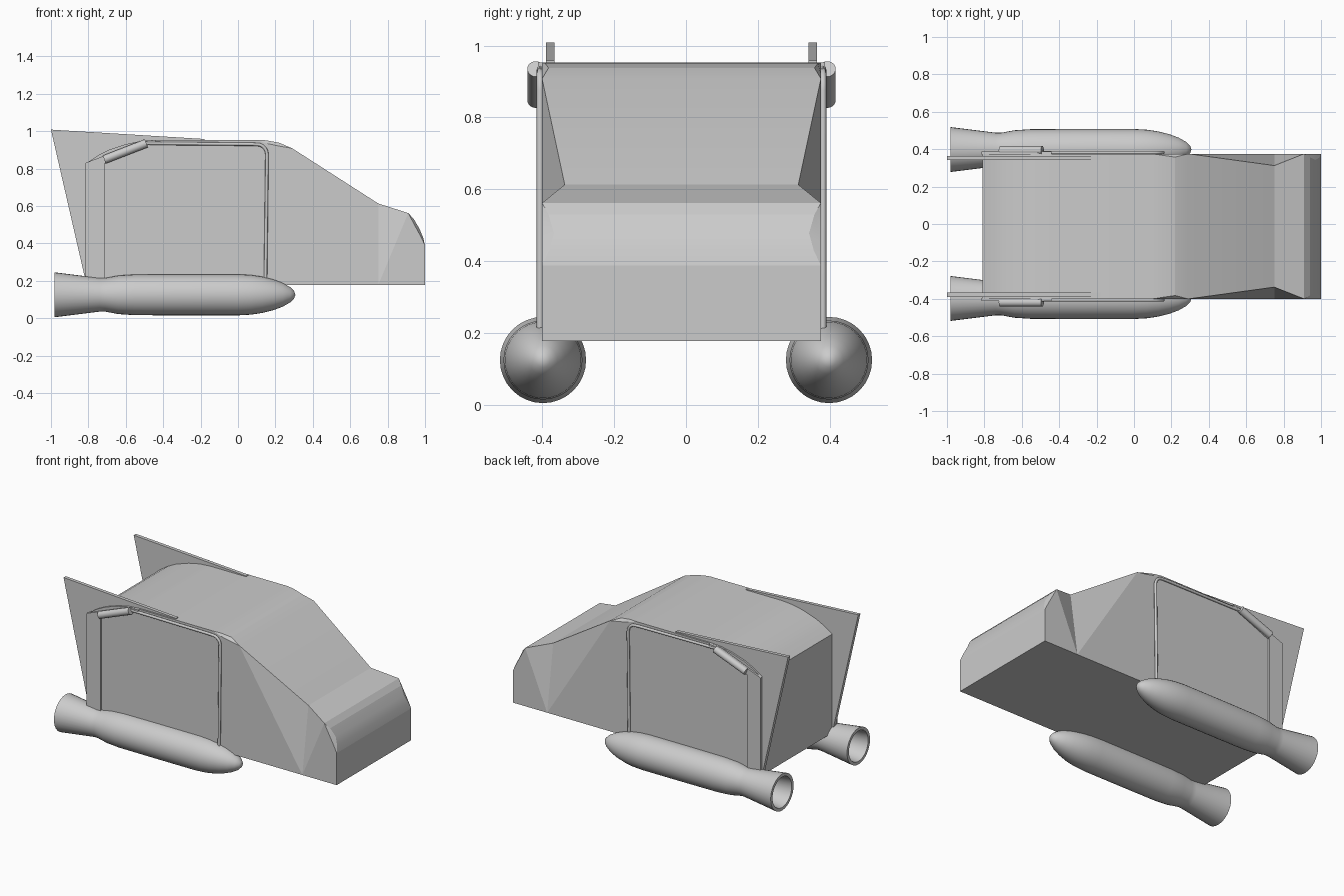
import bpy, bmesh, math
from mathutils import Vector

if "Cube" in bpy.data.objects:
    bpy.data.objects.remove(bpy.data.objects["Cube"])

YC, HW = -0.0125, 0.388      # body centre line and half width


def finish(name, bm, smooth=None):
    bmesh.ops.remove_doubles(bm, verts=bm.verts, dist=1e-5)
    bmesh.ops.recalc_face_normals(bm, faces=bm.faces)
    me = bpy.data.meshes.new(name)
    bm.to_mesh(me)
    bm.free()
    ob = bpy.data.objects.new(name, me)
    bpy.context.collection.objects.link(ob)
    if smooth:
        bpy.ops.object.select_all(action='DESELECT')
        ob.select_set(True)
        bpy.context.view_layer.objects.active = ob
        bpy.ops.object.shade_smooth_by_angle(angle=math.radians(smooth))
    return ob


def face(bm, pts):
    clean = []
    for p in pts:
        if p not in clean:
            clean.append(p)
    if len(clean) > 2:
        bm.faces.new([bm.verts.new(p) for p in clean])


def plate(name, outline, y0, y1):
    """Flat outline in xz given thickness along y."""
    bm = bmesh.new()
    f = bm.faces.new([bm.verts.new((x, y0, z)) for x, z in outline])
    ext = bmesh.ops.extrude_face_region(bm, geom=[f])
    moved = [v for v in ext['geom'] if isinstance(v, bmesh.types.BMVert)]
    bmesh.ops.translate(bm, verts=moved, vec=(0, y1 - y0, 0))
    return finish(name, bm)


def lathe_x(name, profile, y, z, n=32):
    """Revolve (x, radius) profile about an axis parallel to x."""
    bm = bmesh.new()
    vs = [bm.verts.new((x, 0, r)) for x, r in profile]
    es = [bm.edges.new(p) for p in zip(vs, vs[1:])]
    bmesh.ops.spin(bm, geom=vs + es, cent=(0, 0, 0), axis=(1, 0, 0),
                   angle=2 * math.pi, steps=n)
    bmesh.ops.translate(bm, verts=bm.verts, vec=(0, y, z))
    return finish(name, bm, 30)


# Body: sections of x, top z, top inset, lower z of the pinched area
B = 0.178
secs = [(-.81, .83, 0, .83), (-.75, .87, 0, .87), (-.69, .9, 0, .9),
        (-.6, .93, 0, .93), (-.52, .947, 0, .947), (-.44, .953, 0, .953),
        (.1, .953, 0, .953), (.15, .951, .008, .935), (.22, .938, .018, .92),
        (.29, .908, 0, .908), (.75, .613, .063, B), (.91, .562, 0, .562),
        (.94, .53, .018, .505), (.97, .478, .033, .45),
        (.99, .43, .02, .41), (1, .388, 0, .388)]


def section(s):
    x, z, inset, zc = s
    left = [(x, YC - HW, B), (x, YC - HW, zc), (x, YC - HW + inset, z)]
    return left + [(px, 2 * YC - py, pz) for px, py, pz in reversed(left)]


bm = bmesh.new()
for s, t in zip(secs, secs[1:]):
    a, b = section(s), section(t)
    for i in range(6):
        j = (i + 1) % 6
        face(bm, [a[i], a[j], b[j], b[i]])
face(bm, section(secs[0]))
face(bm, section(secs[-1]))
finish("body", bm, 12)

for side, label in ((-1, "near"), (1, "far")):
    wall = YC + side * HW

    # Tail fin
    plate("tail_fin_" + label,
          [(-1, 1.008), (-.18, .958), (-.18, .90), (-.78, .20), (-.815, .20)],
          YC + side * .354, YC + side * .377)

    # Rear door strip, bent along the roof line
    plate("rear_strip_" + label,
          [(-.815, .2), (-.715, .2), (-.715, .825), (-.48, .925), (-.44, .94),
           (-.44, .953), (-.52, .945), (-.815, .83)],
          wall - side * .005, wall + side * .012)

    # Door seam tube
    cu = bpy.data.curves.new("door_tube_" + label, 'CURVE')
    cu.dimensions = '3D'
    cu.bevel_depth = .009
    cu.bevel_resolution = 2
    path = [(-.5, .935), (.08, .93)]
    for i in range(1, 6):
        a = math.radians(90 - 18 * i)
        path.append((.1 + .055 * math.cos(a), .875 + .055 * math.sin(a)))
    path.append((.147, .2))
    sp = cu.splines.new('POLY')
    sp.points.add(len(path) - 1)
    for p, (x, z) in zip(sp.points, path):
        p.co = (x, wall + side * .006, z, 1)
    ob = bpy.data.objects.new("door_tube_" + label, cu)
    bpy.context.collection.objects.link(ob)

    # Hinge cylinder on the sloping roof corner
    a, b = Vector((-.715, 0, .848)), Vector((-.49, 0, .935))
    bpy.ops.mesh.primitive_cylinder_add(vertices=24, radius=.023,
                                        depth=(b - a).length)
    ob = bpy.context.object
    ob.name = "hinge_" + label
    ob.rotation_euler = (0, math.atan2(b.x - a.x, b.z - a.z), 0)
    ob.location = (a + b) / 2 + Vector((0, wall + side * .018, 0))
    bpy.ops.object.shade_smooth_by_angle(angle=math.radians(30))

    # Thruster pod with a hollow flared nozzle
    lathe_x("thruster_" + label,
            [(-.76, 0), (-.76, .072), (-.98, .1), (-.98, .12), (-.74, .09),
             (-.71, .09), (-.64, .103), (-.55, .109), (-.3, .11), (0, .11),
             (.07, .106), (.13, .097), (.19, .082), (.24, .063), (.28, .04),
             (.3, .02), (.307, 0)], side * .398, .125)
